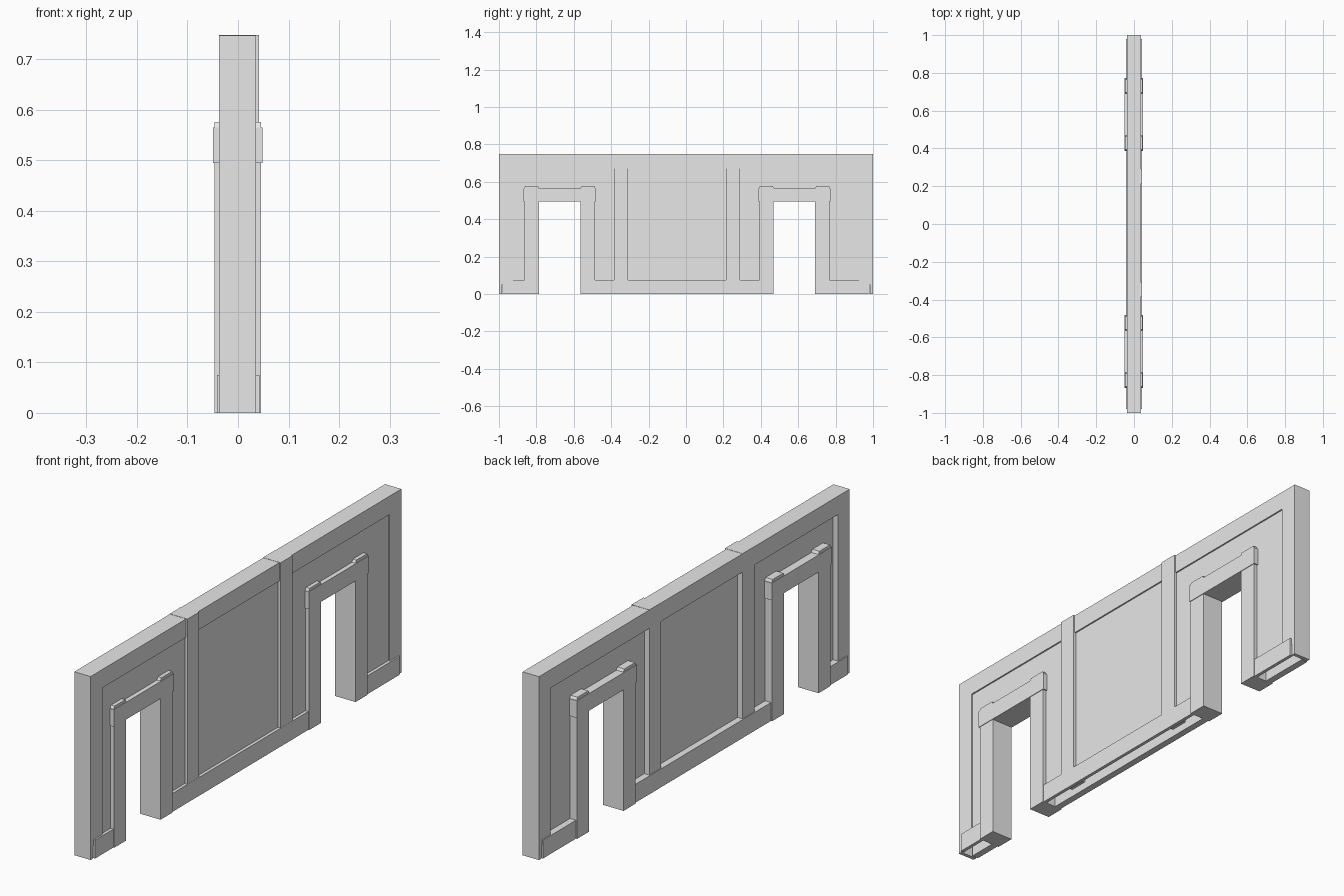
import bpy
import bmesh

cube = bpy.data.objects.get("Cube")
if cube:
    bpy.data.objects.remove(cube, do_unlink=True)

grey = bpy.data.materials.new("plain_grey")
grey.use_nodes = True
GREY = (0.8, 0.8, 0.8, 1.0)
grey.diffuse_color = GREY
grey.node_tree.nodes["Principled BSDF"].inputs["Base Color"].default_value = GREY


def prism(name, outline, x0, x1):
    """Extrude a closed (y, z) outline from x0 to x1."""
    bm = bmesh.new()
    face = bm.faces.new([bm.verts.new((x0, y, z)) for y, z in outline])
    out = bmesh.ops.extrude_face_region(bm, geom=[face])
    verts = [v for v in out["geom"] if isinstance(v, bmesh.types.BMVert)]
    bmesh.ops.translate(bm, verts=verts, vec=(x1 - x0, 0, 0))
    bmesh.ops.recalc_face_normals(bm, faces=bm.faces)
    mesh = bpy.data.meshes.new(name)
    bm.to_mesh(mesh)
    bm.free()
    mesh.materials.append(grey)
    obj = bpy.data.objects.new(name, mesh)
    bpy.context.scene.collection.objects.link(obj)
    return obj


def box(name, x, y, z):
    return prism(name, [(y[0], z[0]), (y[1], z[0]), (y[1], z[1]), (y[0], z[1])], *x)


HEIGHT = 0.747
TRIM = 0.075            # width of the framing boards
DOOR_TOP = 0.5
DOOR_HALF = 0.111
JAMB_HALF = 0.188
DOORS = (-0.675, 0.58)
PILLARS = (-0.3475, 0.2525)
PANEL_X = (-0.0155, 0.03)
FRAME_X = (-0.0375, 0.036)
SOFFIT = 0.05           # underside of the hollow wall

# Recessed panel with the two doorways left open
outline = [(-0.99, SOFFIT)]
for d in DOORS:
    a, b = d - DOOR_HALF - 0.01, d + DOOR_HALF + 0.01
    outline += [(a, SOFFIT), (a, DOOR_TOP + 0.005), (b, DOOR_TOP + 0.005), (b, SOFFIT)]
outline += [(0.99, SOFFIT), (0.99, HEIGHT - 0.01), (-0.99, HEIGHT - 0.01)]
prism("recessed_panel", outline, *PANEL_X)

# Top rail and end posts
box("top_rail", FRAME_X, (-1, 1), (HEIGHT - TRIM, HEIGHT))
for s, side in ((-1, "front"), (1, "back")):
    box(side + "_end_post", FRAME_X, sorted((s * (1 - TRIM), s)), (SOFFIT, HEIGHT - TRIM))
    box(side + "_end_plate", FRAME_X, sorted((s * 0.985, s)), (0, SOFFIT))

# Full-height pillars, proud on the left face
for i, p in enumerate(PILLARS):
    box(f"pillar_{i + 1}", (-0.038, 0.042), (p - TRIM / 2, p + TRIM / 2), (0.03, HEIGHT + 0.001))

# Skirting boards between the doorways, on both faces
edges = [-0.98]
for d in DOORS:
    edges += [d - DOOR_HALF - 0.01, d + DOOR_HALF + 0.01]
edges.append(0.98)
for i in range(0, len(edges), 2):
    span = (edges[i], edges[i + 1])
    box(f"left_skirting_{i // 2 + 1}", (PANEL_X[1] - 0.001, 0.0425), span, (0, TRIM))
    box(f"right_skirting_{i // 2 + 1}", (-0.042, PANEL_X[0] + 0.001), span, (0, TRIM))

# Door surrounds: jambs, lintel and raised lintel ends
for i, d in enumerate(DOORS):
    for s, side in ((-1, "front"), (1, "back")):
        box(f"door_{i + 1}_{side}_jamb", (-0.047, 0.046),
            sorted((d + s * DOOR_HALF, d + s * JAMB_HALF)), (0, DOOR_TOP))
        a, b = d + s * 0.193, d + s * 0.108
        prism(f"door_{i + 1}_{side}_lintel_cap",
              [(a, 0.56), (a - s * 0.008, 0.576), (b + s * 0.008, 0.576), (b, 0.56)],
              -0.047, 0.046)
    box(f"door_{i + 1}_lintel", (-0.0495, 0.0485), (d - 0.193, d + 0.193), (0.495, 0.565))
